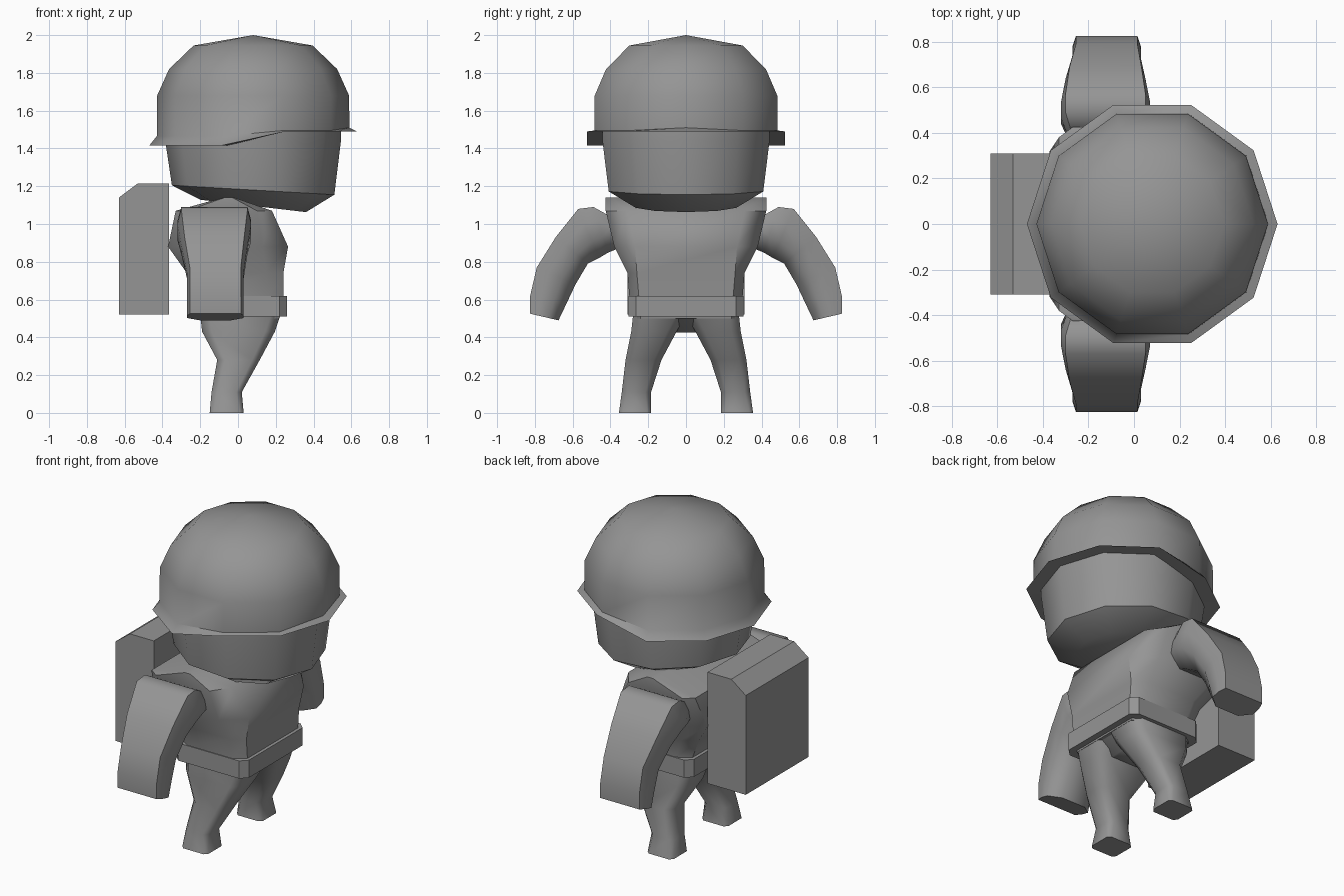
import bpy, bmesh, math
from mathutils import Vector

cube = bpy.data.objects.get("Cube")
if cube:
    bpy.data.objects.remove(cube, do_unlink=True)

grey = bpy.data.materials.new("plain_grey")
grey.use_nodes = True
GREY = (0.3, 0.3, 0.3, 1)
grey.diffuse_color = GREY
grey.node_tree.nodes["Principled BSDF"].inputs["Base Color"].default_value = GREY


def loft(name, rings, mirror=False, caps=(True, True), angle=50):
    """Skin a list of equal-length point loops into one object."""
    bm = bmesh.new()
    loops = [[bm.verts.new(p) for p in ring] for ring in rings]
    n = len(loops[0])
    for a, b in zip(loops, loops[1:]):
        for i in range(n):
            j = (i + 1) % n
            bm.faces.new((a[i], a[j], b[j], b[i]))
    for loop, cap in zip((loops[0], loops[-1]), caps):
        if cap:
            bm.faces.new(loop)
    bmesh.ops.remove_doubles(bm, verts=bm.verts, dist=0.0005)
    bmesh.ops.recalc_face_normals(bm, faces=bm.faces)
    if mirror:
        copy = bmesh.ops.duplicate(bm, geom=bm.verts[:] + bm.edges[:] + bm.faces[:])["geom"]
        for v in (g for g in copy if isinstance(g, bmesh.types.BMVert)):
            v.co.y *= -1
        bmesh.ops.reverse_faces(bm, faces=[g for g in copy if isinstance(g, bmesh.types.BMFace)])
    mesh = bpy.data.meshes.new(name)
    bm.to_mesh(mesh)
    bm.free()
    mesh.materials.append(grey)
    obj = bpy.data.objects.new(name, mesh)
    bpy.context.collection.objects.link(obj)
    bpy.ops.object.select_all(action="DESELECT")
    obj.select_set(True)
    bpy.context.view_layer.objects.active = obj
    bpy.ops.object.shade_smooth_by_angle(angle=math.radians(angle))
    return obj


def decagon(r, height):
    """Ten-sided loop around the head axis; height is a function of x."""
    pts = []
    for i in range(10):
        a = math.tau * i / 10
        x = 0.08 + r * math.cos(a)
        pts.append((x, r * math.sin(a), height(x)))
    return pts


def box_ring(x0, x1, y0, y1, z, c):
    """Rectangle with corners cut by c."""
    return [(x1, y0 + c, z), (x1, y1 - c, z), (x1 - c, y1, z), (x0 + c, y1, z),
            (x0, y1 - c, z), (x0, y0 + c, z), (x0 + c, y0, z), (x1 - c, y0, z)]


# Helmet: dome, flared brim raised at the face, underside lip
def brim(x):
    return 1.49 if x > 0.2 else 1.415


def dome_base(x):
    return 1.51 if x > 0.55 else 1.495 if x > 0.2 else 1.465


helmet = [decagon(0.44, brim), decagon(0.55, brim), decagon(0.51, dome_base)]
for r, z in ((0.508, 1.68), (0.445, 1.82), (0.315, 1.945), (0.0, 2.0)):
    helmet.append(decagon(r, lambda x, z=z: z))
loft("helmet", helmet, caps=(False, False))

# Head: tapered, chin tilted towards the face
loft("head", [
    decagon(0.28, lambda x: 1.063 + (0.36 - x) * 0.117),
    decagon(0.43, lambda x: 1.155 + (0.51 - x) * 0.058),
    decagon(0.465, lambda x: 1.44),
    decagon(0.465, lambda x: 1.52)])


# Torso: front, side and back corners at each height
def torso_ring(z, xf, yf, xsf, xsb, ys, xb, yb):
    half = [(xf, yf), (xsf, ys), (xsb, ys), (xb, yb)]
    return [(x, y, z) for x, y in half] + [(x, -y, z) for x, y in reversed(half)]


loft("torso", [
    torso_ring(0.50, 0.22, 0.24, 0.16, -0.14, 0.28, -0.20, 0.24),
    torso_ring(0.62, 0.24, 0.25, 0.17, -0.14, 0.30, -0.22, 0.25),
    torso_ring(0.74, 0.24, 0.26, 0.15, -0.18, 0.31, -0.27, 0.26),
    torso_ring(0.88, 0.265, 0.27, 0.13, -0.27, 0.38, -0.37, 0.32),
    torso_ring(1.07, 0.18, 0.31, 0.10, -0.27, 0.425, -0.33, 0.38),
    torso_ring(1.14, -0.02, 0.40, -0.03, -0.07, 0.425, -0.08, 0.40)])

# Belt
loft("belt", [box_ring(-0.24, 0.26, -0.305, 0.305, z, 0.04) for z in (0.51, 0.62)], angle=30)

# Legs joined at the crotch
loft("legs", [
    box_ring(-0.15, 0.03, 0.185, 0.355, 0, 0.02),
    box_ring(-0.14, 0.02, 0.185, 0.34, 0.11, 0.03),
    box_ring(-0.11, 0.115, 0.13, 0.32, 0.28, 0.04),
    box_ring(-0.19, 0.195, 0.05, 0.29, 0.43, 0.05),
    box_ring(-0.20, 0.225, 0, 0.28, 0.52, 0.05)], mirror=True)
loft("crotch", [
    box_ring(-0.12, 0.12, -0.08, 0.08, 0.425, 0.03),
    box_ring(-0.20, 0.22, -0.20, 0.20, 0.52, 0.04)])


# Arms: outer and inner edge of each section, with its x range
def arm_ring(outer, inner, x0, x1):
    mid, half = (x0 + x1) / 2, (x1 - x0) / 2
    o, i = Vector((0, *outer)), Vector((0, *inner))
    pts = []
    for w, t in ((-0.9, 0), (0.9, 0), (1, 0.3), (1, 0.65), (0.55, 1), (-0.55, 1), (-1, 0.65), (-1, 0.3)):
        p = o.lerp(i, t)
        pts.append((mid + w * half, p.y, p.z))
    return pts


loft("arms", [
    arm_ring((0.40, 1.04), (0.36, 0.87), -0.29, 0.05),
    arm_ring((0.49, 1.09), (0.41, 0.85), -0.32, 0.07),
    arm_ring((0.57, 1.08), (0.46, 0.82), -0.32, 0.07),
    arm_ring((0.69, 0.93), (0.52, 0.79), -0.30, 0.05),
    arm_ring((0.79, 0.77), (0.585, 0.68), -0.27, 0.03),
    arm_ring((0.825, 0.62), (0.625, 0.595), -0.27, 0.03),
    arm_ring((0.825, 0.525), (0.675, 0.49), -0.27, 0.03)], mirror=True)

# Backpack: side profile with a sloped rear top edge
profile = [(-0.365, 0.52), (-0.365, 1.215), (-0.53, 1.215), (-0.63, 1.14), (-0.63, 0.52)]
loft("backpack", [[(x, y, z) for x, z in profile] for y in (-0.31, 0.31)], angle=20)
